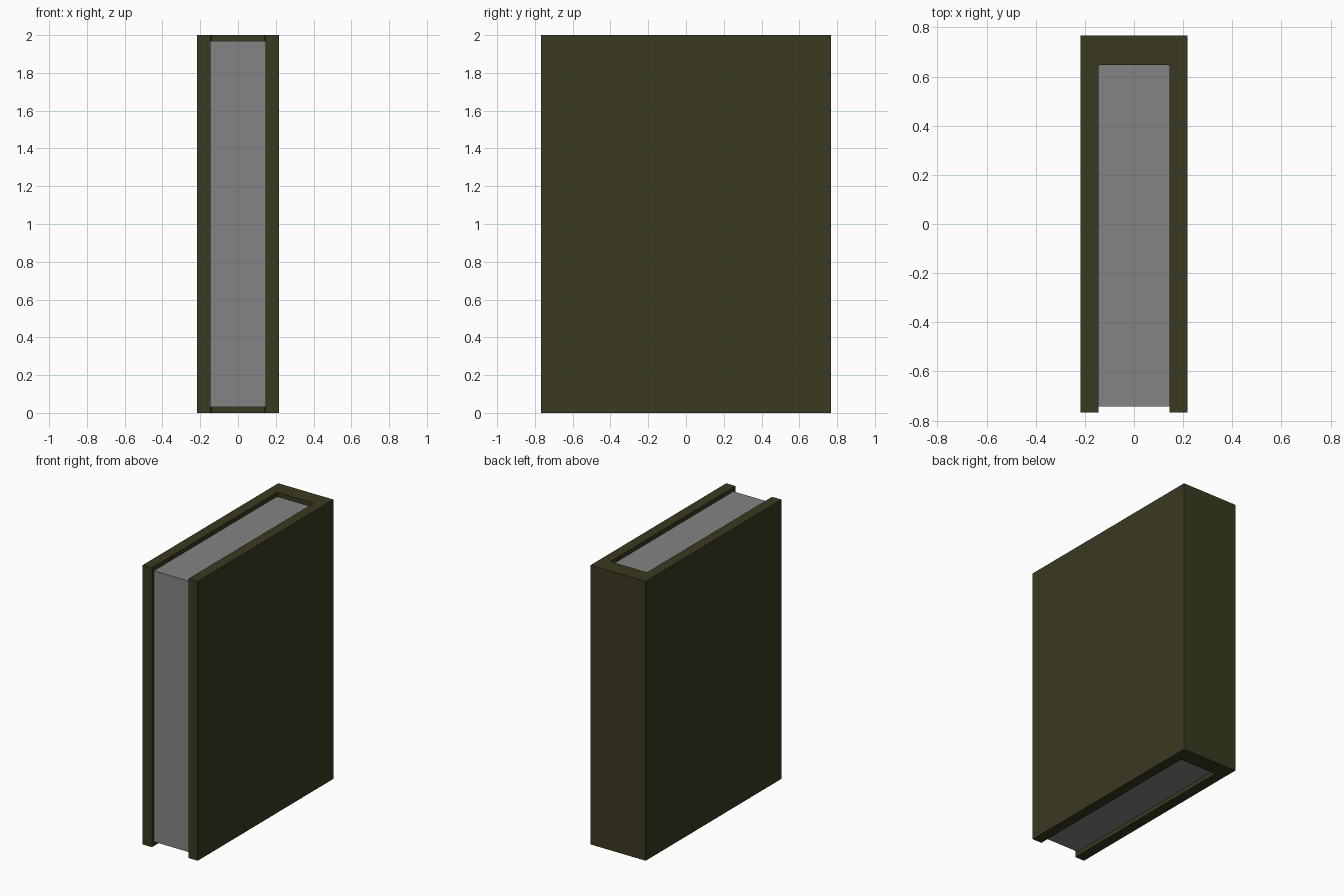
import bpy, bmesh

if "Cube" in bpy.data.objects:
    bpy.data.objects.remove(bpy.data.objects["Cube"])

def material(name, rgb):
    m = bpy.data.materials.new(name)
    m.diffuse_color = (*rgb, 1)
    m.use_nodes = True
    m.node_tree.nodes["Principled BSDF"].inputs["Base Color"].default_value = m.diffuse_color
    return m

def prism(name, outline, z0, z1, mat):
    """Extrude an xy outline from z0 up to z1."""
    bm = bmesh.new()
    face = bm.faces.new([bm.verts.new((x, y, z0)) for x, y in outline])
    top = bmesh.ops.extrude_face_region(bm, geom=[face])["geom"]
    bmesh.ops.translate(bm, vec=(0, 0, z1 - z0),
                        verts=[v for v in top if isinstance(v, bmesh.types.BMVert)])
    bmesh.ops.recalc_face_normals(bm, faces=bm.faces)
    me = bpy.data.meshes.new(name)
    bm.to_mesh(me)
    bm.free()
    me.materials.append(mat)
    ob = bpy.data.objects.new(name, me)
    bpy.context.collection.objects.link(ob)
    return ob

olive = material("dark olive cover", (0.042, 0.041, 0.015))
grey = material("grey paper", (0.23, 0.23, 0.23))

W, D = 0.218, 0.767        # half width and half depth of the cover
w, spine = 0.145, 0.648    # half width of the pages, inner face of the spine
c = 0.006                  # small bevel where boards meet the spine

# U-shaped cover: two boards joined by the spine
half = [(W, D), (W, -D), (w, -D), (w, spine - c), (w - c, spine)]
prism("cover", half + [(-x, y) for x, y in reversed(half)], 0, 2, olive)

# Page block, set in from the cover edges
page_half = [(w, -0.744), (w, spine - c), (w - c, spine)]
prism("pages", page_half + [(-x, y) for x, y in reversed(page_half)], 0.03, 1.97, grey)
